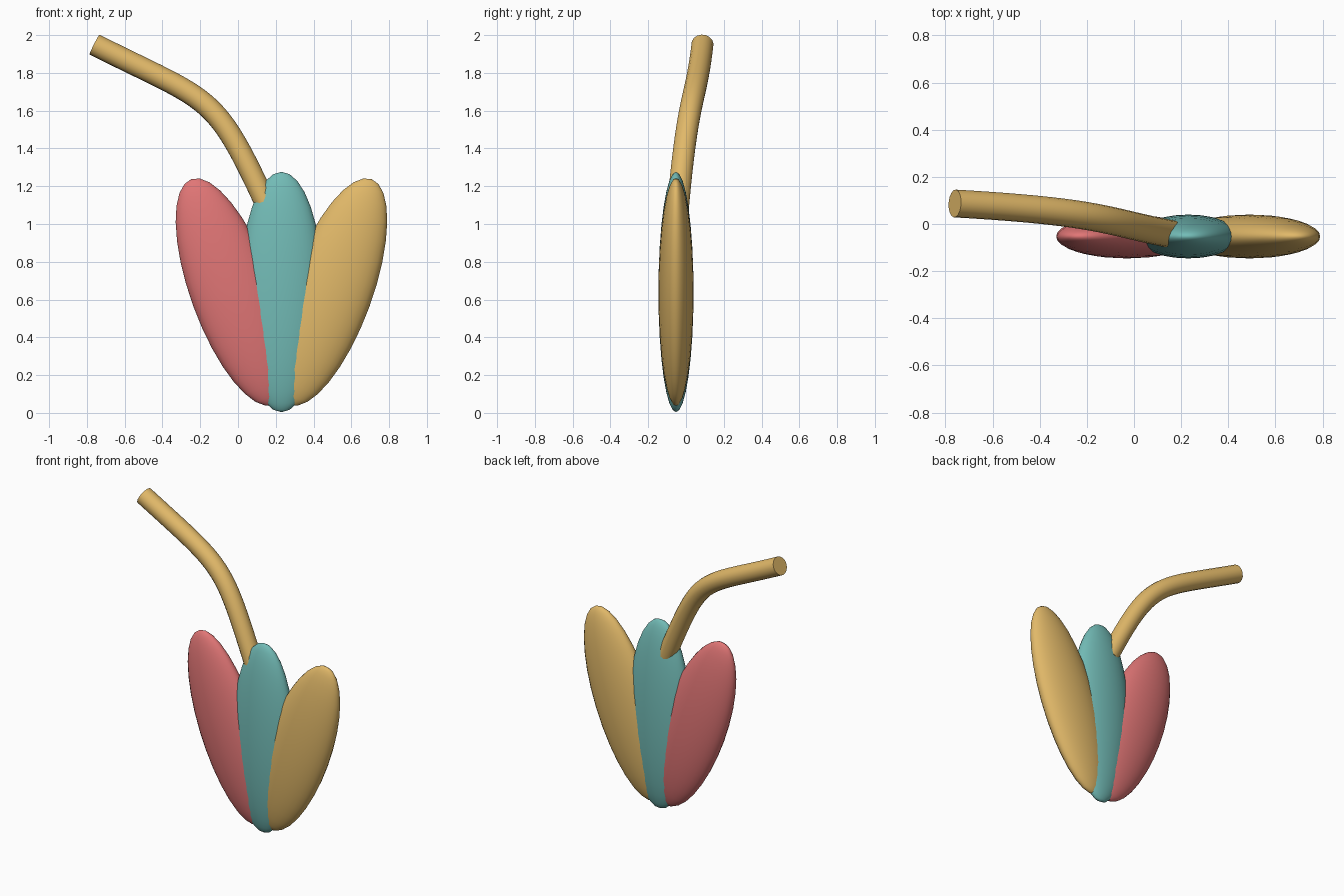
import bpy
import math

cube = bpy.data.objects.get("Cube")
if cube:
    bpy.data.objects.remove(cube, do_unlink=True)


def make_material(name, rgb):
    mat = bpy.data.materials.new(name)
    mat.use_nodes = True
    mat.diffuse_color = (*rgb, 1)
    mat.node_tree.nodes["Principled BSDF"].inputs["Base Color"].default_value = (*rgb, 1)
    return mat


red = make_material("soft red", (0.75, 0.18, 0.18))
teal = make_material("soft teal", (0.17, 0.50, 0.47))
gold = make_material("warm gold", (0.75, 0.48, 0.14))

AXIS_X, PETAL_Y = 0.23, -0.053


def petal(name, offset, tilt, mat):
    """Flattened, elongated ellipsoid leaning sideways."""
    bpy.ops.mesh.primitive_uv_sphere_add(
        segments=24, ring_count=16, radius=1,
        location=(AXIS_X + offset, PETAL_Y, 0.64),
        rotation=(0, math.radians(tilt), 0))
    obj = bpy.context.object
    obj.name = name
    obj.scale = (0.22, 0.093, 0.636)
    obj.data.materials.append(mat)
    bpy.ops.object.shade_smooth()


# Three petals fanning out from the base
petal("right_petal", -0.26, -20, red)
petal("middle_petal", 0, 0, teal)
petal("left_petal", 0.26, 20, gold)

# Curved round stem with flat end caps
curve = bpy.data.curves.new("stem", "CURVE")
curve.dimensions = "3D"
curve.bevel_depth = 0.059
curve.bevel_resolution = 6
curve.resolution_u = 24
curve.use_fill_caps = True
spline = curve.splines.new("BEZIER")
spline.bezier_points.add(1)
start, end = spline.bezier_points
for point in (start, end):
    point.handle_left_type = point.handle_right_type = "FREE"
start.co = start.handle_left = (0.17, -0.045, 1.06)
start.handle_right = (-0.13, 0.012, 1.71)
end.handle_left = (-0.125, 0.05, 1.63)
end.co = (-0.76, 0.087, 1.95)
end.handle_right = (-1.0, 0.1, 2.07)

stem = bpy.data.objects.new("stem", curve)
bpy.context.collection.objects.link(stem)
curve.materials.append(gold)
bpy.ops.object.select_all(action="DESELECT")
stem.select_set(True)
bpy.context.view_layer.objects.active = stem
bpy.ops.object.convert(target="MESH")
bpy.ops.object.shade_smooth_by_angle(angle=math.radians(40))
